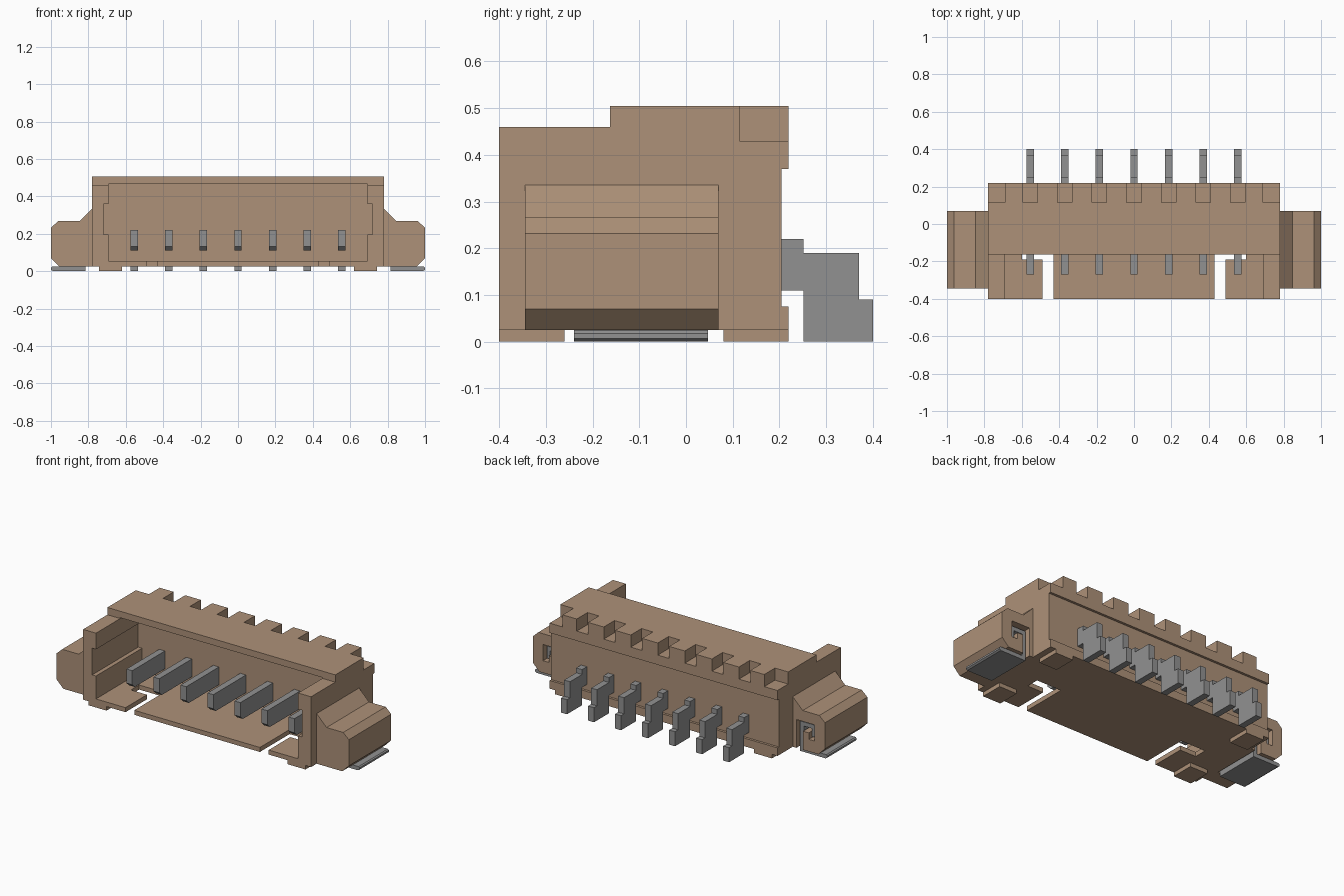
import bpy
import bmesh
from mathutils import Vector

if "Cube" in bpy.data.objects:
    bpy.data.objects.remove(bpy.data.objects["Cube"], do_unlink=True)


def material(name, color):
    m = bpy.data.materials.new(name)
    m.use_nodes = True
    m.diffuse_color = (*color, 1)
    m.node_tree.nodes["Principled BSDF"].inputs["Base Color"].default_value = (*color, 1)
    return m


TAN = material("tan plastic", (0.42, 0.285, 0.19))
METAL = material("grey metal", (0.285, 0.285, 0.285))


def prism(name, outline, axis, lo, hi, mat):
    """Extrude a flat outline along x (outline is y, z) or along y (outline is x, z)."""
    bm = bmesh.new()
    pts = [(lo, a, b) if axis == "x" else (a, lo, b) for a, b in outline]
    face = bm.faces.new([bm.verts.new(p) for p in pts])
    step = Vector((hi - lo, 0, 0) if axis == "x" else (0, hi - lo, 0))
    top = bmesh.ops.extrude_face_region(bm, geom=[face])["geom"]
    bmesh.ops.translate(bm, vec=step, verts=[v for v in top if isinstance(v, bmesh.types.BMVert)])
    bmesh.ops.recalc_face_normals(bm, faces=bm.faces)
    mesh = bpy.data.meshes.new(name)
    bm.to_mesh(mesh)
    bm.free()
    mesh.materials.append(mat)
    obj = bpy.data.objects.new(name, mesh)
    bpy.context.collection.objects.link(obj)
    return obj


def box(name, x, y, z, mat=TAN):
    return prism(name, [(x[0], z[0]), (x[1], z[0]), (x[1], z[1]), (x[0], z[1])], "y", *y, mat)


def cut(target, cutter):
    mod = target.modifiers.new("cut", "BOOLEAN")
    mod.operation, mod.solver, mod.object = "DIFFERENCE", "EXACT", cutter
    bpy.context.view_layer.objects.active = target
    bpy.ops.object.modifier_apply(modifier=mod.name)
    bpy.data.objects.remove(cutter, do_unlink=True)


def flip(outline, s):
    return [(s * a, b) for a, b in outline]


def span(s, a, b):
    return sorted((s * a, s * b))


PITCH = 0.185
PINS = [PITCH * i for i in range(-3, 4)]

# Housing with stepped roof and ridged back
side = [(-0.4, 0.025), (0.22, 0.025), (0.22, 0.075), (0.205, 0.075), (0.205, 0.37),
        (0.22, 0.37), (0.22, 0.505), (-0.163, 0.505), (-0.163, 0.46), (-0.4, 0.46)]
housing = prism("housing", side, "x", -0.78, 0.78, TAN)

# Front cavity with a guide groove in each side wall
half = [(0.692, 0.053), (0.692, 0.195), (0.718, 0.195), (0.718, 0.36), (0.692, 0.36), (0.692, 0.465)]
cavity = half + flip(half[::-1], -1)
cut(housing, prism("cavity_cutter", cavity, "y", -0.5, 0.05, TAN))

# Notches in the rear top edge, above each pin and at the corners
notches = [(x - 0.039, x + 0.039) for x in PINS] + [(-0.9, -0.69), (0.69, 0.9)]
for n in notches:
    cut(housing, box("notch_cutter", n, (0.115, 0.3), (0.43, 0.6)))

# Hooked slots in the floor
for s in (-1, 1):
    cut(housing, box("slot_cutter", span(s, 0.43, 0.49), (-0.5, -0.15), (-0.1, 0.1)))
    cut(housing, box("hook_cutter", span(s, 0.43, 0.60), (-0.19, -0.11), (-0.1, 0.1)))

# Contact pins
contact = [(-0.27, 0.133), (-0.245, 0.11), (0.252, 0.11), (0.252, 0), (0.4, 0), (0.4, 0.09),
           (0.37, 0.09), (0.37, 0.19), (0.252, 0.19), (0.252, 0.22), (-0.27, 0.22)]
for i, x in enumerate(PINS):
    prism(f"contact_pin_{i + 1}", contact, "x", x - 0.02, x + 0.02, METAL)

wing = [(0.78, 0.025), (0.955, 0.025), (1, 0.07), (1, 0.232), (0.962, 0.267), (0.848, 0.267), (0.78, 0.335)]
pocket = [(0.805, -0.1), (0.85, -0.1), (0.85, 0.14), (0.89, 0.14), (0.89, 0.1),
          (0.93, 0.1), (0.93, 0.2), (0.805, 0.2)]
clip = [(0.815, 0), (0.99, 0), (1, 0.007), (1, 0.018), (0.993, 0.024), (0.84, 0.024),
        (0.84, 0.16), (0.897, 0.16), (0.897, 0.11), (0.92, 0.11), (0.92, 0.185), (0.815, 0.185)]
for s, word in ((1, "left"), (-1, "right")):
    # Side wing with a pocket holding the solder clip
    block = prism(f"{word}_wing", flip(wing, s), "y", -0.345, 0.07, TAN)
    cut(block, prism("pocket_cutter", flip(pocket, s), "y", -0.245, 0.2, TAN))
    prism(f"{word}_solder_clip", flip(clip, s), "y", -0.24, 0.047, METAL)
    # Standoff feet
    box(f"{word}_front_foot", span(s, 0.62, 0.742), (-0.4, -0.26), (0, 0.025))
    box(f"{word}_rear_foot", span(s, 0.62, 0.742), (0.08, 0.22), (0, 0.025))
